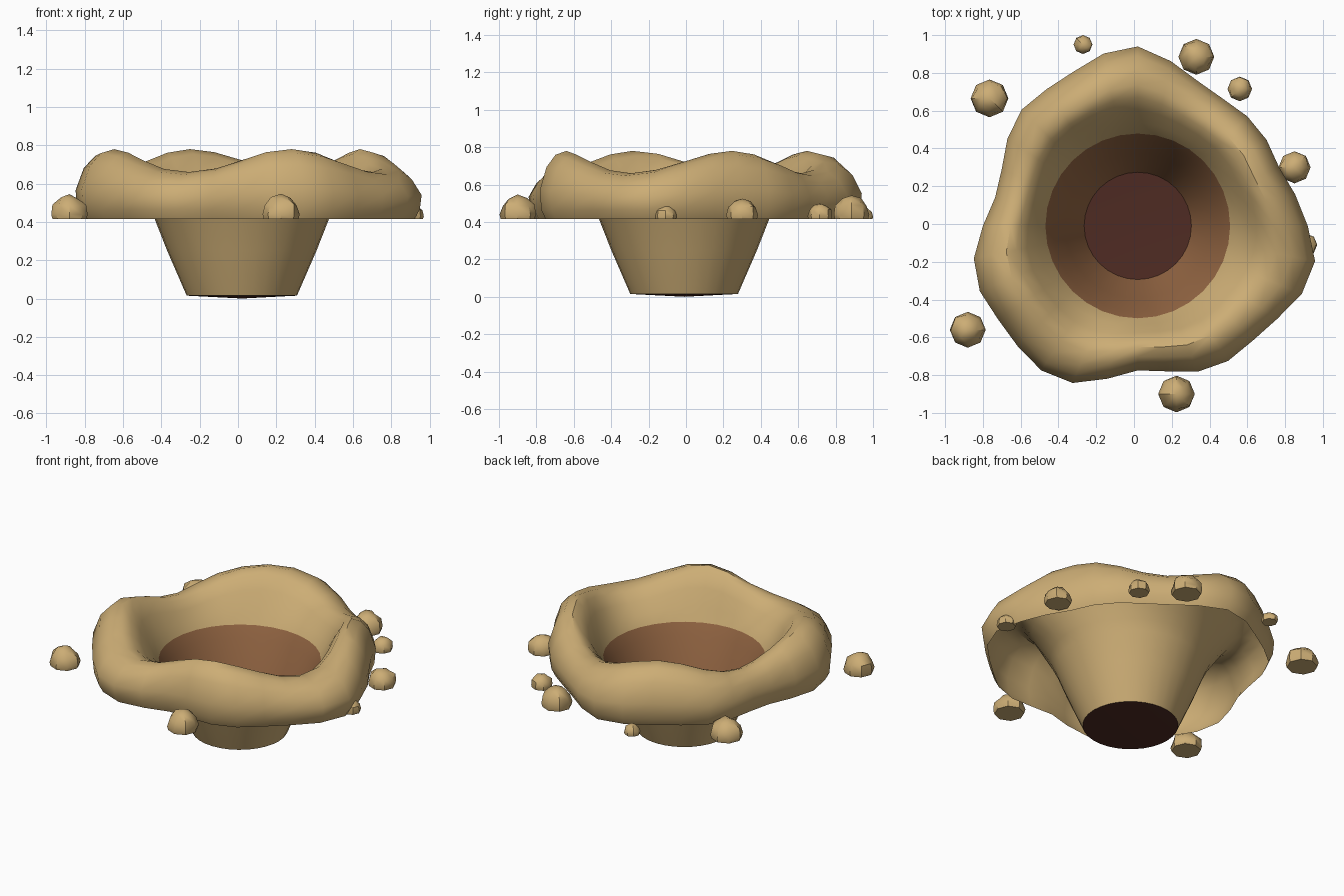
import bpy, bmesh, math, random

if "Cube" in bpy.data.objects:
    bpy.data.objects.remove(bpy.data.objects["Cube"])

random.seed(4)
CX, CY = 0.02, -0.01      # centre of the pit
N = 32                    # sides around
GROUND = 0.415            # ground level where the mound and pebbles rest

def material(name, r, g, b):
    lin = [((c / 255 + 0.055) / 1.055) ** 2.4 for c in (r, g, b)]
    m = bpy.data.materials.new(name)
    m.diffuse_color = (*lin, 1)
    m.use_nodes = True
    m.node_tree.nodes["Principled BSDF"].inputs["Base Color"].default_value = m.diffuse_color
    return m

SAND = material("sand", 204, 173, 117)
BROWN = material("brown_earth", 148, 102, 67)
DARK = material("dark_earth", 79, 43, 35)

def finish(bm, name, mat, angle=40):
    me = bpy.data.meshes.new(name)
    bm.to_mesh(me)
    bm.free()
    me.materials.append(mat)
    ob = bpy.data.objects.new(name, me)
    bpy.context.collection.objects.link(ob)
    bpy.context.view_layer.objects.active = ob
    ob.select_set(True)
    bpy.ops.object.shade_smooth_by_angle(angle=math.radians(angle))
    ob.select_set(False)

def lathe(profile):
    """Skin rings around the pit; profile(i, angle) gives (radius, z) points."""
    bm = bmesh.new()
    cols = []
    for i in range(N):
        a = 2 * math.pi * i / N
        cols.append([bm.verts.new((CX + r * math.cos(a), CY + r * math.sin(a), z))
                     for r, z in profile(i, a)])
    for i in range(N):
        p, q = cols[i], cols[(i + 1) % N]
        for k in range(len(p) - 1):
            bm.faces.new((q[k], q[k + 1], p[k + 1], p[k]))
    return bm, cols

# Outline radius of the mound, every 11.25 degrees
OUTLINE = [.90, .85, .81, .82, .82, .81, .83, .89, .95, .93, .885, .87, .87, .83, .78, .77,
           .82, .885, .905, .89, .90, .92, .90, .825, .765, .785, .835, .86, .86, .887, .94, .957]
FUNNEL = [(.288, .015), (.39, .25), (.455, .415), (.487, .48)]

def mound_profile(i, a):
    R = OUTLINE[i]
    crest = 0.72 + 0.06 * math.cos(4 * (a - math.radians(22)))   # four waves
    at = lambda f: .487 + (R - .487) * f
    up = lambda t: .48 + (crest - .48) * t
    return FUNNEL + [(at(.13), up(.3)), (at(.28), up(.65)), (at(.42), up(.91)), (at(.56), crest),
                     (at(.74), up(.93)), (at(.89), up(.71)), (R, up(.3)),
                     (R * .99, .465), (R * .96, GROUND)]

# Sandy mound: funnel outside, wavy crest and hollow outer skirt
bm, _ = lathe(mound_profile)
finish(bm, "mound", SAND)

# Brown liner inside the pit
bm, _ = lathe(lambda i, a: [(r - .004, z + .001) for r, z in FUNNEL[:3]] + [(.489, .486)])
finish(bm, "pit_wall", BROWN)

# Dark floor, dipping slightly at the middle
bm, cols = lathe(lambda i, a: [(.288, .015)])
mid = bm.verts.new((CX, CY, 0))
for i in range(N):
    bm.faces.new((cols[i][0], cols[(i + 1) % N][0], mid))
finish(bm, "pit_floor", DARK)

# Lumpy pebbles scattered around: x, y, radius
PEBBLES = [(-.27, .95, .05), (.33, .885, .095), (.56, .715, .065), (.85, .30, .085),
           (.91, -.11, .06), (.225, -.90, .097), (-.88, -.56, .095), (-.765, .665, .1)]
for n, (x, y, r) in enumerate(PEBBLES):
    bm = bmesh.new()
    bmesh.ops.create_uvsphere(bm, u_segments=8, v_segments=6, radius=r)
    bmesh.ops.bisect_plane(bm, geom=bm.verts[:] + bm.edges[:] + bm.faces[:],
                           plane_co=(0, 0, -.25 * r), plane_no=(0, 0, -1), clear_outer=True)
    bmesh.ops.holes_fill(bm, edges=[e for e in bm.edges if e.is_boundary])
    for v in bm.verts:
        upper = v.co.z > .3 * r
        k = random.uniform(.94, 1.12) if upper else 1
        v.co = (v.co.x * k + x, v.co.y * k + y, v.co.z * k + GROUND + .25 * r)
    bmesh.ops.recalc_face_normals(bm, faces=bm.faces[:])
    finish(bm, f"pebble_{n + 1}", SAND, 40)
